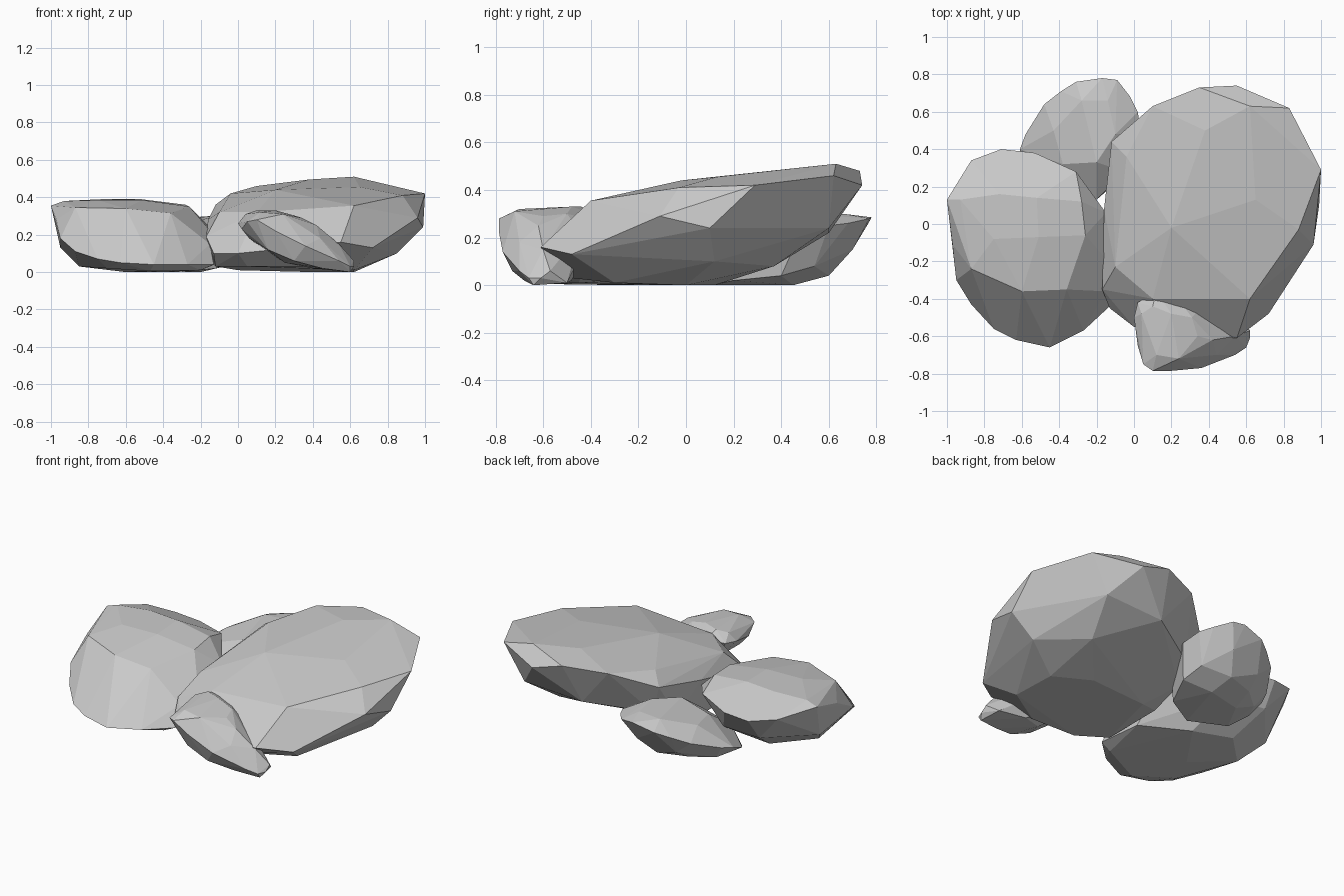
import bpy, bmesh, math


def boulder(name, rim, crown, base):
    """Faceted stone: a widest outline, a few crown corners and a few base corners, wrapped in a hull."""
    bm = bmesh.new()
    for p in rim + crown + base:
        bm.verts.new(p)
    res = bmesh.ops.convex_hull(bm, input=bm.verts[:])
    junk = {g for g in res["geom_interior"] + res["geom_unused"] if isinstance(g, bmesh.types.BMVert)}
    bmesh.ops.delete(bm, geom=list(junk), context='VERTS')
    # merge nearly coplanar triangles into larger chipped facets
    bmesh.ops.dissolve_limit(bm, angle_limit=math.radians(4), verts=bm.verts[:], edges=bm.edges[:])
    bmesh.ops.recalc_face_normals(bm, faces=bm.faces[:])
    me = bpy.data.meshes.new(name)
    bm.to_mesh(me)
    bm.free()
    ob = bpy.data.objects.new(name, me)
    bpy.context.collection.objects.link(ob)
    return ob


# Large tilted slab on the right
boulder("large_stone",
    rim=[(-.12, .44, .36), (.10, .63, .46), (.35, .73, .48), (.55, .74, .42), (.83, .62, .46),
         (1.0, .29, .42), (.99, .10, .24), (.96, -.11, .29), (.72, -.48, .13), (.55, -.61, .16),
         (.30, -.60, .13), (0, -.55, .10), (-.13, -.45, .10), (-.17, -.35, .19), (-.16, .08, .28)],
    crown=[(.62, .63, .51), (.38, .50, .495), (.67, .36, .48), (.20, -.02, .44), (.65, .13, .455),
           (.88, -.03, .41), (.62, -.40, .355), (.10, -.40, .32), (-.10, -.23, .32), (-.04, .36, .42)],
    base=[(-.12, -.36, .03), (.05, -.47, .03), (.35, -.48, .03), (.62, -.30, .01), (.62, 0, 0),
          (.40, .12, 0), (0, .08, .01), (-.13, .03, .04), (-.12, .25, .10), (.85, .12, .10),
          (.62, .37, .08), (.70, .60, .24), (.30, .60, .22), (-.05, .40, .17)])

# Medium rounded stone on the left
boulder("left_stone",
    rim=[(-1.0, .13, .355), (-.87, .34, .32), (-.71, .40, .29), (-.53, .38, .29), (-.31, .28, .31),
         (-.15, .06, .24), (-.14, -.20, .21), (-.15, -.36, .15), (-.13, -.44, .04), (-.27, -.57, .04),
         (-.45, -.66, .04), (-.63, -.62, .05), (-.75, -.56, .07), (-.87, -.43, .11), (-.95, -.30, .18),
         (-.97, -.11, .28)],
    crown=[(-.93, .13, .38), (-.72, .16, .39), (-.52, .14, .39), (-.28, .12, .36), (-.51, -.07, .385),
           (-.75, -.08, .385), (-.60, -.36, .34), (-.36, -.35, .315), (-.87, -.24, .345),
           (-.26, -.06, .35)],
    base=[(-.95, .03, .13), (-.85, -.10, .03), (-.70, -.45, .02), (-.60, -.25, 0), (-.47, -.58, .005),
          (-.20, -.45, .01), (-.15, -.15, .03), (-.40, .04, 0), (-.65, .10, .02), (-.72, .30, .15),
          (-.45, .27, .14)])

# Small stone at the back, leaning outward to the left and reaching under its neighbours
boulder("back_stone",
    rim=[(-.61, .40, .10), (-.58, .48, .12), (-.48, .64, .18), (-.39, .71, .22), (-.31, .76, .25),
         (-.17, .78, .285), (-.09, .77, .28), (-.02, .68, .26), (.02, .60, .25), (.04, .48, .22),
         (-.05, .28, .20), (-.20, .13, .14), (-.42, .15, .10), (-.60, .30, .06)],
    crown=[(-.43, .50, .23), (-.28, .66, .29), (-.14, .66, .30), (-.10, .48, .30), (-.20, .33, .28),
           (-.38, .32, .22)],
    base=[(-.15, .70, .15), (-.38, .64, .10), (-.52, .44, .03), (-.40, .54, .04), (-.22, .60, .04),
          (-.20, .45, 0), (-.05, .54, .08), (-.03, .40, .04), (-.12, .20, .02), (-.30, .11, 0),
          (-.53, .20, .01), (-.42, .40, 0)])

# Small chipped stone leaning at the front
boulder("front_stone",
    rim=[(0, -.50, .26), (.02, -.42, .27), (.12, -.36, .29), (.22, -.38, .27), (.36, -.44, .22),
         (.46, -.50, .16), (.62, -.57, .06), (.62, -.61, .03), (.60, -.66, .03), (.54, -.70, .06),
         (.36, -.77, .14), (.20, -.785, .22), (.10, -.785, .28), (.05, -.75, .27), (.02, -.65, .23)],
    crown=[(.04, -.48, .31), (.10, -.44, .33), (.20, -.48, .33), (.31, -.50, .30), (.12, -.70, .32),
           (.24, -.72, .31), (.34, -.60, .29), (.42, -.62, .25), (.54, -.60, .15), (.44, -.70, .18)],
    base=[(.06, -.62, .18), (.10, -.45, .15), (.16, -.73, .12), (.30, -.73, .06), (.25, -.55, .05),
          (.45, -.68, .02), (.60, -.64, 0), (.58, -.50, .01), (.40, -.48, .02)])
